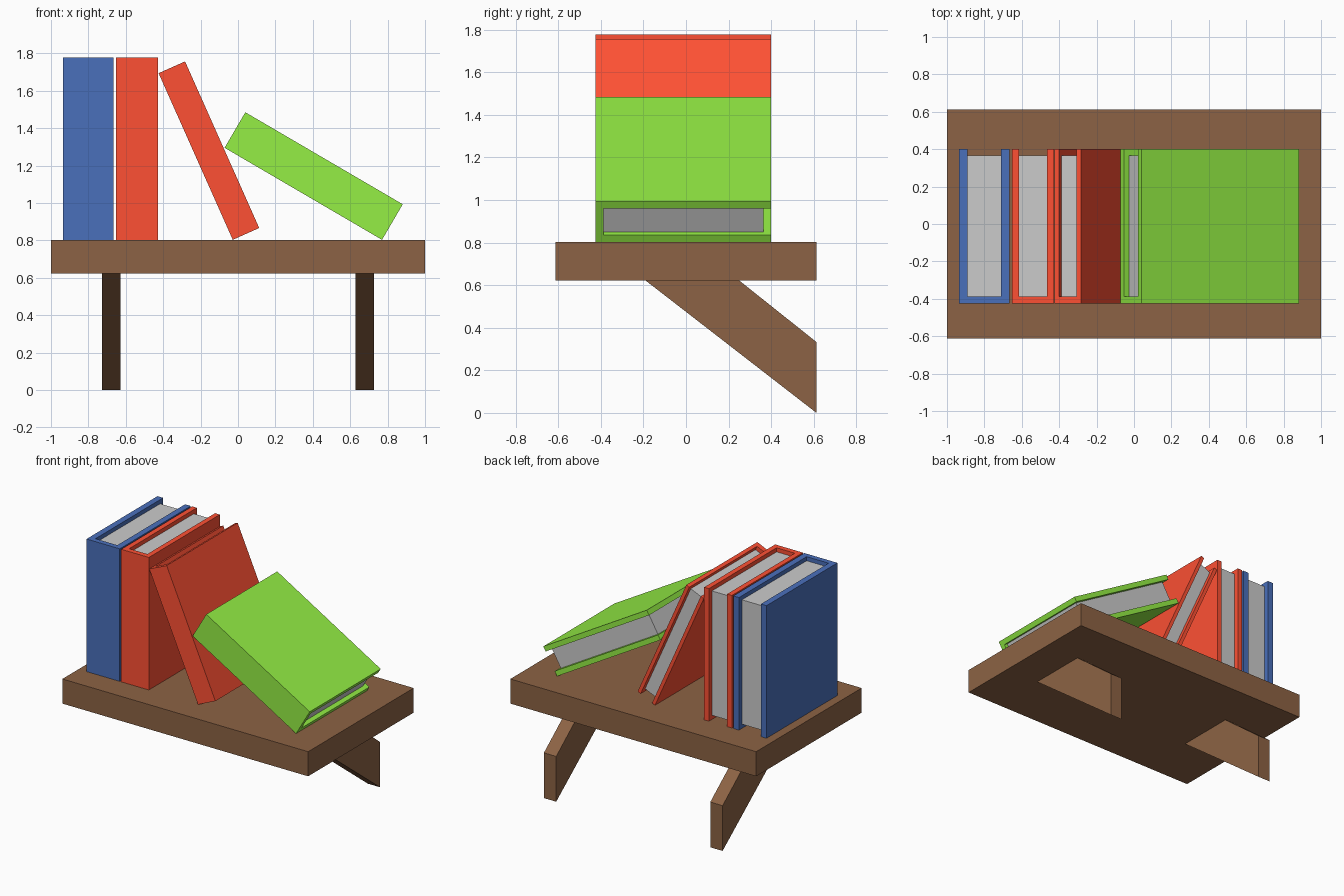
import bpy
from math import radians

if "Cube" in bpy.data.objects:
    bpy.data.objects.remove(bpy.data.objects["Cube"])


def material(name, rgb):
    m = bpy.data.materials.new(name)
    m.diffuse_color = (*rgb, 1)
    m.use_nodes = True
    m.node_tree.nodes["Principled BSDF"].inputs["Base Color"].default_value = m.diffuse_color
    return m


def prism(name, profile, offset, mat=None):
    """Closed solid: a 3D polygon swept along an offset vector."""
    n = len(profile)
    verts = list(profile) + [tuple(a + b for a, b in zip(p, offset)) for p in profile]
    faces = [tuple(reversed(range(n))), tuple(range(n, 2 * n))]
    faces += [(i, (i + 1) % n, n + (i + 1) % n, n + i) for i in range(n)]
    mesh = bpy.data.meshes.new(name)
    mesh.from_pydata(verts, [], faces)
    ob = bpy.data.objects.new(name, mesh)
    bpy.context.collection.objects.link(ob)
    if mat:
        mesh.materials.append(mat)
    return ob


def rect(x0, x1, y0, y1, z):
    return [(x0, y0, z), (x1, y0, z), (x1, y1, z), (x0, y1, z)]


wood = material("wood", (0.264, 0.124, 0.058))
red = material("red", (1.0, 0.081, 0.034))
blue = material("blue", (0.068, 0.161, 0.50))
green = material("green", (0.30, 0.863, 0.059))

TOP, BOTTOM = 0.803, 0.622

# Shelf board
prism("shelf_board", rect(-1, 1, -0.613, 0.613, BOTTOM), (0, 0, TOP - BOTTOM), wood)

# Slanted brackets reaching back to the wall
for side, x in (("left", -0.727), ("right", 0.627)):
    outline = [(-0.19, BOTTOM), (0.613, 0), (0.613, 0.333), (0.25, BOTTOM)]
    prism(side + "_bracket", [(x, y, z) for y, z in outline], (0.1, 0, 0), wood)


# Books: U-shaped cover with the spine at the front, pages set back inside
def book(name, x, width, tilt, mat):
    front, back, height, gap = -0.425, 0.4, 0.975, 0.03
    t = 0.17 * width
    inner = front + 0.038
    u = [(0, front), (width, front), (width, back), (width - t, back),
         (width - t, inner), (t, inner), (t, back), (0, back)]
    cover = prism(name + "_cover", [(a, b, 0) for a, b in u], (0, 0, height), mat)
    pages = prism(name + "_pages", rect(t, width - t, inner, back - 0.035, gap),
                  (0, 0, height - 2 * gap))
    for ob in (cover, pages):
        ob.location = (x, 0, TOP)
        ob.rotation_euler.y = radians(tilt)


book("blue_book", -0.935, 0.27, 0, blue)
book("red_book", -0.653, 0.225, 0, red)
book("leaning_red_book", -0.028, 0.155, -24, red)
book("fallen_green_book", 0.77, 0.22, -59.7, green)
